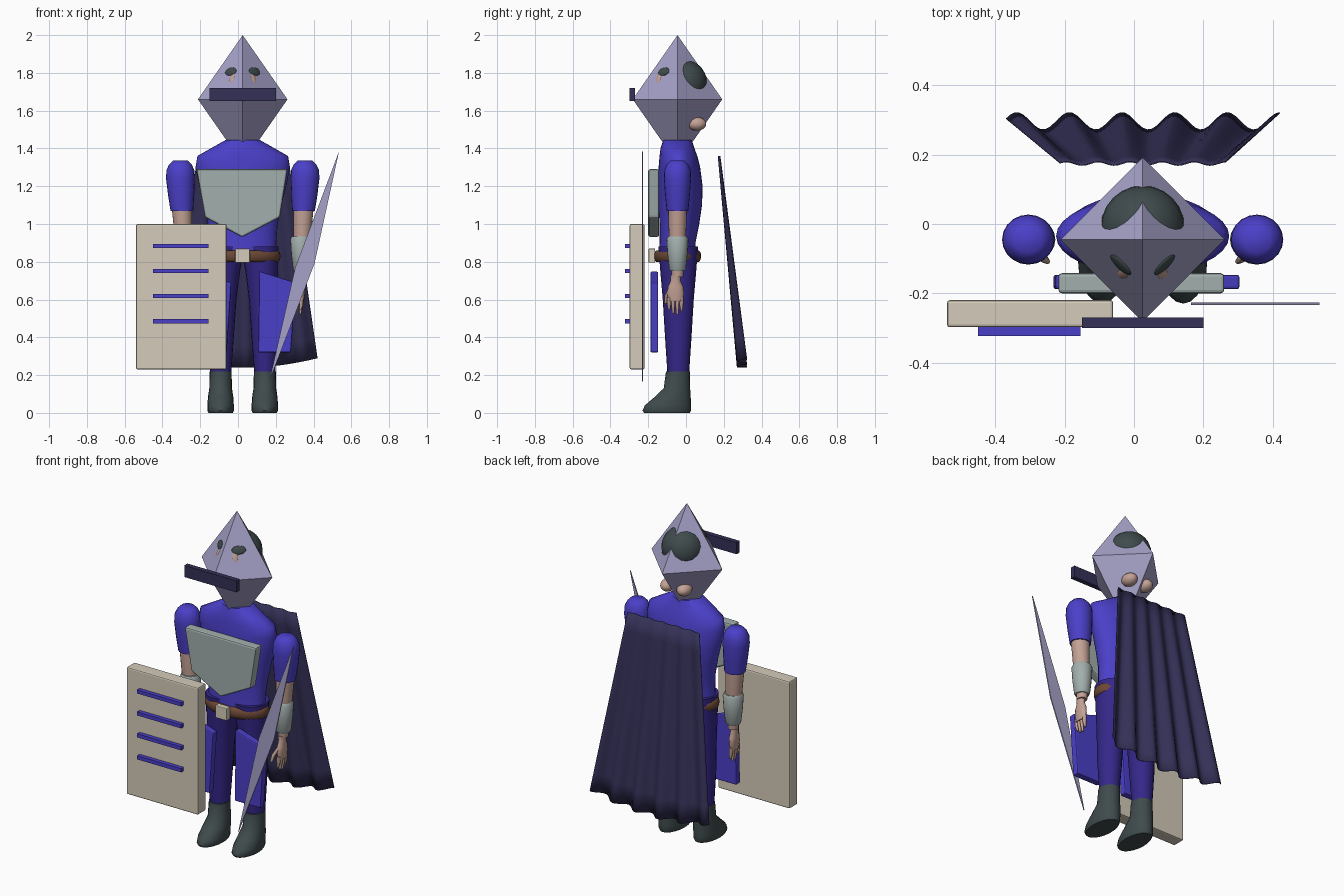
import bpy, bmesh, math
from mathutils import Vector

cube = bpy.data.objects.get("Cube")
if cube:
    bpy.data.objects.remove(cube, do_unlink=True)

CX, CY = 0.025, -0.045   # body axis


def material(name, color):
    m = bpy.data.materials.new(name)
    m.use_nodes = True
    m.diffuse_color = (*color, 1)
    m.node_tree.nodes["Principled BSDF"].inputs["Base Color"].default_value = (*color, 1)
    return m


BLUE = material("royal blue", (0.07, 0.05, 0.58))
INDIGO = material("dark indigo", (0.035, 0.02, 0.25))
CREAM = material("cream", (0.66, 0.60, 0.49))
STEEL = material("lavender steel", (0.38, 0.36, 0.58))
NAVY = material("dark navy", (0.034, 0.03, 0.095))
SLATE = material("dark slate", (0.05, 0.07, 0.073))
SAGE = material("pale grey green", (0.36, 0.43, 0.42))
SKIN = material("skin", (0.55, 0.36, 0.30))
LEATHER = material("brown leather", (0.15, 0.065, 0.035))


def finish(name, bm, mat, smooth=True, angle=35):
    bmesh.ops.recalc_face_normals(bm, faces=bm.faces)
    mesh = bpy.data.meshes.new(name)
    bm.to_mesh(mesh)
    bm.free()
    mesh.materials.append(mat)
    ob = bpy.data.objects.new(name, mesh)
    bpy.context.scene.collection.objects.link(ob)
    if smooth:
        bpy.ops.object.select_all(action='DESELECT')
        ob.select_set(True)
        bpy.context.view_layer.objects.active = ob
        bpy.ops.object.shade_smooth_by_angle(angle=math.radians(angle))
    return ob


def loft(name, rings, mat, n=20, angle=50):
    """Skin a stack of elliptical rings: x, y, z, rx, ry."""
    bm = bmesh.new()
    loops = []
    for x, y, z, rx, ry in rings:
        loops.append([bm.verts.new((x + rx * math.cos(t), y + ry * math.sin(t), z))
                      for t in (2 * math.pi * i / n for i in range(n))])
    for a, b in zip(loops, loops[1:]):
        for i in range(n):
            j = (i + 1) % n
            bm.faces.new((a[i], a[j], b[j], b[i]))
    bm.faces.new(loops[0])
    bm.faces.new(loops[-1])
    return finish(name, bm, mat, True, angle)


def plate(name, outline, y0, y1, mat, bevel=0.0):
    """Extrude an x-z outline from y0 to y1."""
    bm = bmesh.new()
    face = bm.faces.new([bm.verts.new((x, y0, z)) for x, z in outline])
    new = bmesh.ops.extrude_face_region(bm, geom=[face])["geom"]
    bmesh.ops.translate(bm, vec=(0, y1 - y0, 0),
                        verts=[v for v in new if isinstance(v, bmesh.types.BMVert)])
    ob = finish(name, bm, mat, False)
    if bevel:
        mod = ob.modifiers.new("soft edges", 'BEVEL')
        mod.width, mod.segments = bevel, 2
    return ob


def box(name, x0, x1, y0, y1, z0, z1, mat, bevel=0.0):
    return plate(name, [(x0, z0), (x1, z0), (x1, z1), (x0, z1)], y0, y1, mat, bevel)


def ball(name, center, radii, mat, normal=None):
    """Ellipsoid whose third radius lies along the given normal."""
    bm = bmesh.new()
    bmesh.ops.create_uvsphere(bm, u_segments=24, v_segments=14, radius=1)
    ob = finish(name, bm, mat, True, 60)
    ob.location, ob.scale = center, radii
    if normal:
        ob.rotation_euler = Vector(normal).to_track_quat('Z', 'Y').to_euler()
    return ob


# Double-pyramid helmet
bm = bmesh.new()
hr, hz = 0.237, 1.66
rim = [bm.verts.new((CX + hr * math.cos(a), CY + hr * math.sin(a), hz))
       for a in (i * math.pi / 2 for i in range(4))]
for tip_z in (2.0, 1.32):
    tip = bm.verts.new((CX, CY, tip_z))
    for i in range(4):
        bm.faces.new((rim[i], rim[(i + 1) % 4], tip))
finish("helmet", bm, STEEL, False)
box("mouth_bar", -0.15, 0.2, -0.3, -0.27, 1.65, 1.72, NAVY)

# Head showing through the helmet
ball("hair", (CX, -0.01, 1.748), (0.121, 0.121, 0.121), SLATE)
for s, side in ((-1, "right"), (1, "left")):
    n = (s * 0.63, -0.64, 0.44)
    ball(side + "_brow", (CX + s * 0.063, -0.118, 1.807), (0.04, 0.024, 0.008), SLATE, n)
    ball(side + "_eye", (CX + s * 0.055, -0.142, 1.775), (0.017, 0.036, 0.007), SKIN, n)
    ball(side + "_ear", (CX + s * 0.055, 0.057, 1.53), (0.04, 0.05, 0.036), SKIN)

# Torso
loft("torso", [(CX, CY, z, rx, ry) if not dy else (CX, CY + dy, z, rx, ry)
               for z, rx, ry, dy in ((0.80, 0.185, 0.10, 0), (0.90, 0.178, 0.095, 0),
                                     (1.00, 0.185, 0.105, 0.01), (1.10, 0.205, 0.115, 0.015),
                                     (1.20, 0.23, 0.118, 0.015), (1.30, 0.25, 0.11, 0.01),
                                     (1.36, 0.24, 0.10, 0.005), (1.40, 0.17, 0.09, 0),
                                     (1.445, 0.09, 0.075, 0))], BLUE, 32)
plate("chest_plate", [(-0.22, 1.29), (-0.175, 1.035), (0.022, 0.93), (0.222, 1.035), (0.262, 1.29)],
      -0.2, -0.142, SAGE, 0.01)

# Belt and buckle
loft("belt", [(CX, CY, z, 0.2 - d, 0.125 - d)
              for z, d in ((0.80, 0.012), (0.81, 0.003), (0.83, 0), (0.85, 0.003), (0.86, 0.012))],
     LEATHER, 32)
box("buckle", -0.015, 0.063, -0.198, -0.163, 0.795, 0.87, CREAM, 0.004)

for s, side in ((-1, "right"), (1, "left")):
    # Arms
    ax = CX + s * 0.33
    loft(side + "_sleeve", [(ax + s * dx, CY, z, r, r * 0.95) for z, r, dx in
                            ((1.07, 0.06, -0.008), (1.15, 0.069, -0.004), (1.24, 0.076, 0),
                             (1.285, 0.074, 0), (1.315, 0.06, 0), (1.335, 0.04, 0))], BLUE)
    loft(side + "_forearm", [(ax - s * 0.02, CY, 0.72, 0.028, 0.03),
                             (ax - s * 0.016, CY, 0.92, 0.045, 0.045),
                             (ax - s * 0.008, CY, 1.08, 0.053, 0.05)], SKIN)
    loft(side + "_bracer", [(ax - s * 0.02, CY, z, r, r) for z, r in
                            ((0.75, 0.038), (0.76, 0.044), (0.84, 0.053), (0.92, 0.058), (0.935, 0.05))],
         SAGE)
    # Hands
    hx = ax - s * 0.02
    loft(side + "_palm", [(hx, CY - 0.01, z, rx, ry) for z, rx, ry in
                          ((0.59, 0.015, 0.036), (0.63, 0.02, 0.045), (0.67, 0.022, 0.04),
                           (0.70, 0.02, 0.026), (0.73, 0.024, 0.027))], SKIN, 12)
    for i, low in enumerate((0.545, 0.525, 0.52, 0.54)):
        fy = CY - 0.045 + i * 0.022
        loft(f"{side}_finger_{i + 1}", [(hx - s * 0.006, fy, low, 0.006, 0.006),
                                        (hx, fy, 0.57, 0.01, 0.01), (hx, fy, 0.61, 0.012, 0.012)], SKIN, 8)
    loft(side + "_thumb", [(hx - s * 0.035, CY - 0.063, 0.58, 0.008, 0.008),
                           (hx - s * 0.025, CY - 0.056, 0.62, 0.012, 0.012),
                           (hx, CY - 0.03, 0.67, 0.013, 0.013)], SKIN, 8)
    # Legs and boots
    loft(side + "_leg", [(CX + s * dx, CY + 0.004, z, rx, ry) for z, dx, rx, ry in
                         ((0.20, 0.117, 0.055, 0.057), (0.40, 0.115, 0.068, 0.07),
                          (0.60, 0.108, 0.075, 0.082), (0.75, 0.1, 0.086, 0.095),
                          (0.88, 0.09, 0.1, 0.105))], INDIGO)
    loft(side + "_boot", [(CX + s * 0.117, (f + b) / 2, z, rx, (b - f) / 2) for z, f, b, rx in
                          ((0, -0.222, 0.02, 0.064), (0.012, -0.23, 0.026, 0.07),
                           (0.04, -0.218, 0.026, 0.07), (0.085, -0.165, 0.025, 0.067),
                           (0.13, -0.118, 0.022, 0.06), (0.22, -0.106, 0.02, 0.058))], SLATE)

# Thigh plates, both slanted the same way
for side, dx in (("right", -0.34), ("left", 0)):
    plate(side + "_thigh_plate", [(x + dx, z) for x, z in
                                  ((0.113, 0.75), (0.305, 0.69), (0.28, 0.32), (0.107, 0.32))],
          -0.188, -0.147, BLUE, 0.007)

# Shield with four bars
box("shield", -0.54, -0.06, -0.298, -0.22, 0.23, 1.0, CREAM, 0.008)
for i in range(4):
    z = 0.485 + i * 0.133
    box(f"shield_bar_{i + 1}", -0.45, -0.155, -0.323, -0.295, z - 0.011, z + 0.011, BLUE)

# Diamond blade
plate("blade", [(0.535, 1.385), (0.405, 0.79), (0.165, 0.165), (0.303, 0.77)], -0.234, -0.227, STEEL)

# Pleated cape, widening and deepening its folds toward the hem
bm = bmesh.new()
cols, rows, folds = 62, 10, 5.2
grid = []
for r in range(rows + 1):
    t = r / rows
    line = []
    for c in range(cols + 1):
        u = 2 * c / cols - 1
        hem = 0.24 + 0.05 * u * u
        wave = math.cos((u + 0.92) * folds * math.pi) * (0.005 + 0.02 * t)
        line.append(bm.verts.new((CX + u * (0.24 + 0.155 * t), 0.177 + 0.121 * t + wave,
                                  1.36 + (hem - 1.36) * t)))
    grid.append(line)
for a, b in zip(grid, grid[1:]):
    for i in range(cols):
        bm.faces.new((a[i], a[i + 1], b[i + 1], b[i]))
cape = finish("cape", bm, NAVY, True, 60)
mod = cape.modifiers.new("cloth thickness", 'SOLIDIFY')
mod.thickness = 0.004
